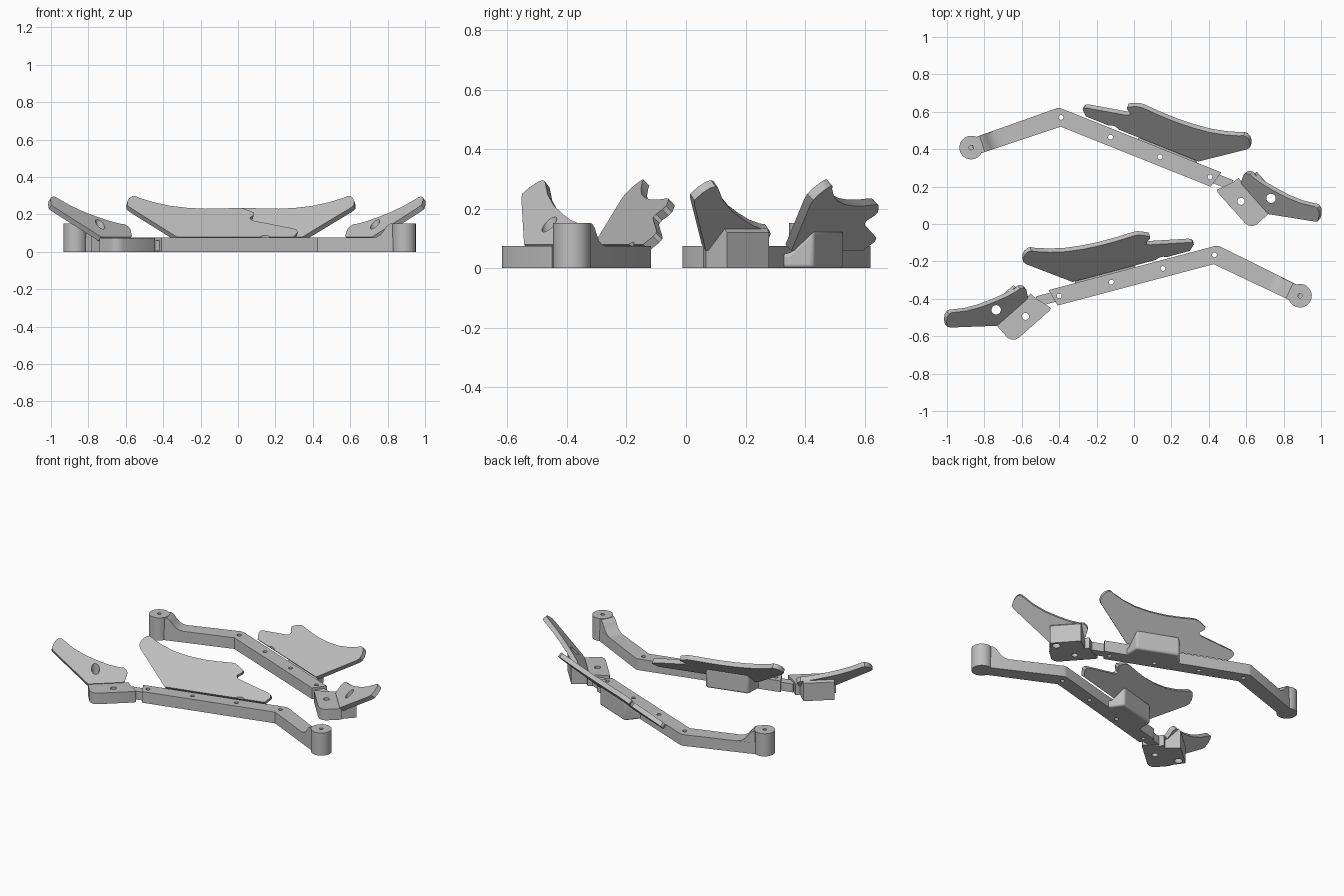
import bpy, bmesh, math
from mathutils import Matrix, Vector

if "Cube" in bpy.data.objects:
    bpy.data.objects.remove(bpy.data.objects["Cube"])

grey = bpy.data.materials.new("light_grey")
grey.diffuse_color = (0.52, 0.52, 0.52, 1)
grey.use_nodes = True
grey.node_tree.nodes["Principled BSDF"].inputs["Base Color"].default_value = grey.diffuse_color


def frame(ox, oy, ax, ay, flip=1):
    """Flat frame: origin, first axis, second axis (mirrored when flip is -1)."""
    n = math.hypot(ax, ay)
    ax, ay = ax / n, ay / n
    return Matrix(((ax, -ay * flip, 0, ox), (ay, ax * flip, 0, oy), (0, 0, 1, 0), (0, 0, 0, 1)))


def loft(name, m, low, high):
    """Solid between two matching rings of 3D points."""
    bm = bmesh.new()
    a = [bm.verts.new(m @ Vector(p)) for p in low]
    b = [bm.verts.new(m @ Vector(p)) for p in high]
    bm.faces.new(a)
    bm.faces.new(b)
    for i in range(len(a)):
        j = (i + 1) % len(a)
        bm.faces.new((a[i], a[j], b[j], b[i]))
    bmesh.ops.recalc_face_normals(bm, faces=bm.faces)
    me = bpy.data.meshes.new(name)
    bm.to_mesh(me)
    bm.free()
    ob = bpy.data.objects.new(name, me)
    bpy.context.collection.objects.link(ob)
    me.materials.append(grey)
    return ob


def prism(name, m, pts, z0, z1):
    return loft(name, m, [(x, y, z0) for x, y in pts], [(x, y, z1) for x, y in pts])


def disc(x, y, r, n=28):
    return [(x + r * math.cos(i * math.tau / n), y + r * math.sin(i * math.tau / n)) for i in range(n)]


def plate(name, m, pts, c, t=0.03):
    """Plate leaning back at 45 degrees; pts are (along, height) on its front face."""
    k = t / math.sqrt(2)
    return loft(name, m, [(u, z + c, z) for u, z in pts], [(u, z + c + k, z - k) for u, z in pts])


def body(name, m, u0, u1, taper, prof):
    """Bracket under a plate: (depth, height) profile whose ends taper with depth."""
    d1 = max(d for d, z in prof)
    e = lambda d: taper * d / d1
    return loft(name, m, [(u0 + e(d), d, z) for d, z in prof], [(u1 - e(d), d, z) for d, z in prof])


def drill(ob, m, x, y, r, z0=-0.1):
    cut = prism("hole_cutter", m, disc(x, y, r), z0, 0.5)
    cut.hide_render = True
    mod = ob.modifiers.new("hole", 'BOOLEAN')
    mod.operation, mod.object, mod.solver = 'DIFFERENCE', cut, 'EXACT'
    bpy.context.view_layer.update()
    me = bpy.data.meshes.new_from_object(ob.evaluated_get(bpy.context.evaluated_depsgraph_get()))
    ob.modifiers.clear()
    ob.data = me
    bpy.data.objects.remove(cut)


def finish(ob, bevel=0):
    if bevel:
        b = ob.modifiers.new("bevel", 'BEVEL')
        b.width, b.segments, b.limit_method = bevel, 3, 'ANGLE'
    bpy.ops.object.select_all(action='DESELECT')
    ob.select_set(True)
    bpy.context.view_layer.objects.active = ob
    bpy.ops.object.shade_smooth_by_angle(angle=math.radians(32))


WING = [(.77, .08), (.985, .235), (.997, .25), (.992, .27), (.977, .287), (.958, .297), (.942, .298),
        (.918, .287), (.845, .264), (.764, .246), (.67, .235), (.573, .23), (.48, .231), (.39, .235),
        (.365, .233), (.343, .225), (.308, .209), (.312, .197), (.338, .182), (.334, .172), (.319, .166),
        (.115, .125), (.097, .118), (.092, .107), (.122, .08)]
FIN = [(.91, .08), (1.10, .235), (1.113, .25), (1.10, .272), (1.08, .29), (1.06, .296), (1.045, .292),
       (.98, .247), (.91, .212), (.835, .184), (.77, .163), (.71, .15), (.685, .148), (.668, .136),
       (.664, .122), (.685, .085), (.70, .08)]


def side(prefix, m):
    # bent arm with screw holes
    long_ = Vector((-.386, -.328)).normalized()
    perp = Vector((-long_.y, long_.x))
    end = long_ * .5
    a, b = end + perp * .045, end - perp * .045
    arm = prism(prefix + "_arm", m, [(.88, -.047), (.905, .045), (-.018, .045), (-.036, .040),
                                     tuple(b), tuple(a), (.017, -.047)], 0, .075)
    for u in (0, .285, .57, .858):
        drill(arm, m, u, 0, .013)
    finish(arm)
    # raised end: ramp and round boss
    r = m @ frame(0, 0, long_.x, long_.y)
    prof = [(.34, .02), (.34, .075), (.365, .079), (.39, .092), (.41, .115), (.425, .136), (.445, .15),
            (.46, .15), (.46, .02)]
    finish(loft(prefix + "_ramp", r, [(s, -.0455, z) for s, z in prof], [(s, .0455, z) for s, z in prof]))
    boss = prism(prefix + "_boss", r, disc(.507, 0, .063, 40), 0, .152)
    drill(boss, r, .507, 0, .012, .05)
    finish(boss)
    # thin link between arm and foot
    finish(prism(prefix + "_link", m, [(.87, -.025), (.98, -.025), (.98, .03), (.87, .03)], .004, .06))
    # large leaning wing, notched around the screw, on its bracket
    wing = plate(prefix + "_wing", m, WING, -.026)
    drill(wing, m, .28, 0, .062)
    finish(wing)
    finish(body(prefix + "_wing_bracket", m, .41, .775, .045,
                [(.03, 0), (.14, 0), (.14, .128), (.06, .05), (.03, .05)]), .012)
    # foot block, turned from the arm
    f = m @ frame(.373, .27, .895, -.446)
    foot = prism(prefix + "_foot", f, [(.63, -.045), (.645, -.05), (.862, -.05), (.885, -.045), (.902, -.03),
                                       (.91, -.01), (.91, .085), (.66, .085), (.657, .05)], 0, .074)
    drill(foot, f, .762, .012, .019)
    finish(foot)
    # small leaning fin and its bracket, both drilled straight down
    fin = plate(prefix + "_fin", f, FIN, -.005)
    bracket = body(prefix + "_fin_bracket", f, .68, .91, .02,
                   [(.06, 0), (.18, 0), (.18, .12), (.165, .135), (.08, .05), (.06, .05)])
    for ob in (fin, bracket):
        drill(ob, f, .857, .142, .025)
        finish(ob)


side("back", frame(-.39, .57, .8, -.32))
side("front", frame(.43, -.165, -.83, -.22, -1))
